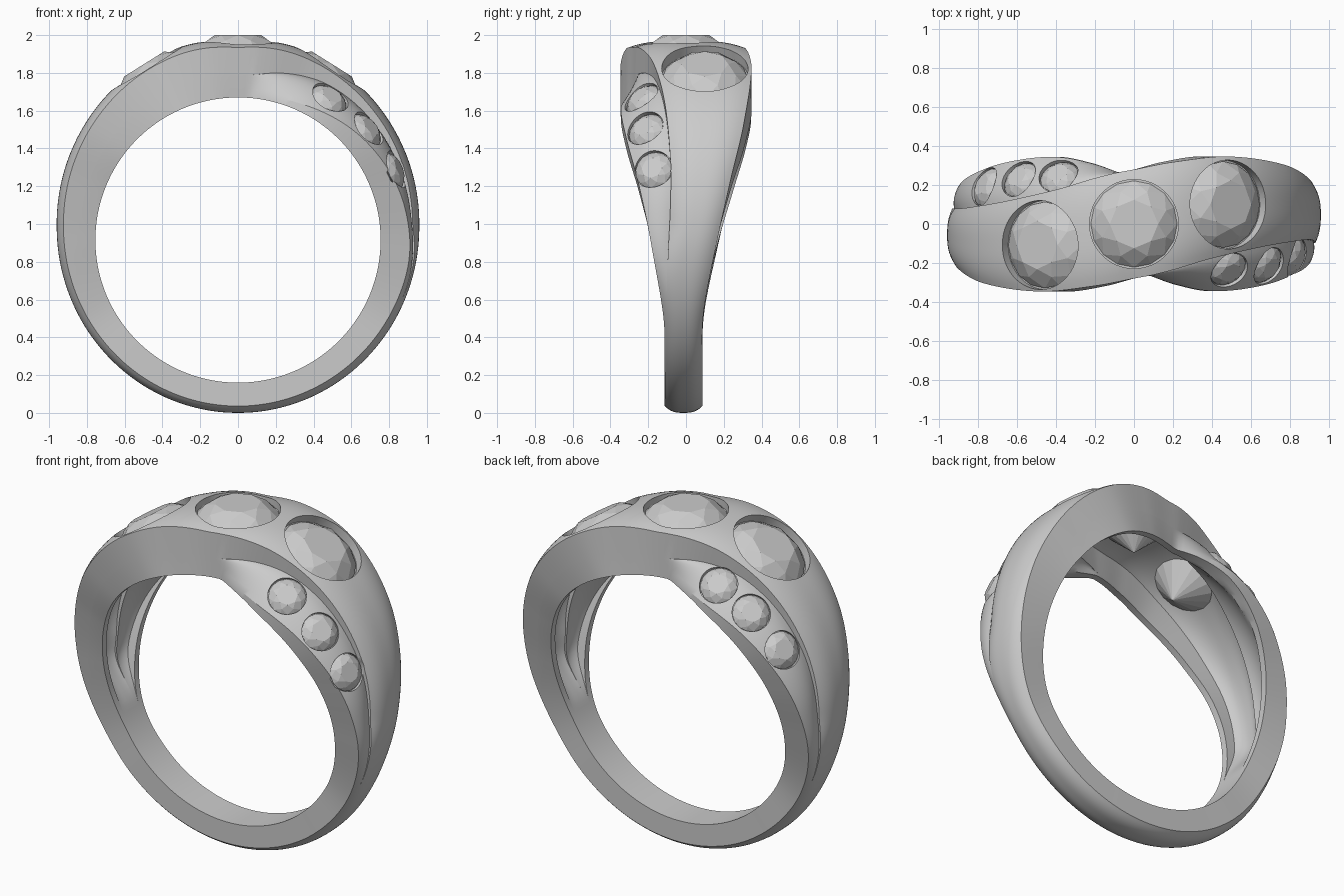
import bpy, bmesh
from math import sin, cos, radians, sqrt, pi
from mathutils import Vector

if "Cube" in bpy.data.objects:
    bpy.data.objects.remove(bpy.data.objects["Cube"])

CZ = 0.985           # height of the ring's sweep centre
WALL, SHELL = 0.04, 0.105


def curve(tab, t):
    """Smooth interpolation through (t, value) pairs."""
    t = min(max(t, tab[0][0]), tab[-1][0])
    n = len(tab)

    def slope(i):
        a, b = tab[max(i - 1, 0)], tab[min(i + 1, n - 1)]
        return (b[1] - a[1]) / (b[0] - a[0])
    for i in range(n - 1):
        (t0, v0), (t1, v1) = tab[i], tab[i + 1]
        if t <= t1:
            h = t1 - t0
            s = (t - t0) / h
            return ((2*s**3 - 3*s*s + 1) * v0 + (s**3 - 2*s*s + s) * h * slope(i)
                    + (3*s*s - 2*s**3) * v1 + (s**3 - s*s) * h * slope(i + 1))


def fade(a, b, t):
    s = min(max((t - a) / (b - a), 0), 1)
    return s * s * (3 - 2 * s)


def mix(a, b, f):
    return a + (b - a) * f


# Profiles by angle from the top in degrees (positive = right side)
FRONT_L = [(-180, -.1), (-140, -.1), (-120, -.105), (-95, -.17), (-75, -.235), (-55, -.305),
           (-30, -.347), (-12, -.318), (0, -.28), (6, -.262)]
FRONT_R = [(6, -.262), (18, -.312), (34, -.345),
           (55, -.315), (75, -.25), (95, -.18), (120, -.108), (140, -.1), (180, -.1)]
STEP = [(0, -.29), (6, -.262), (12, -.236), (25, -.175), (45, -.115), (65, -.085), (80, -.08), (105, -.09)]
EDGE_T = [(6, .05), (30, .15), (60, .42), (85, .68), (105, .8), (120, .82)]
INNER_T = [(6, .4), (20, .55), (33, .66), (60, .74), (85, .77), (105, .8)]
BUMP = [(0, 0), (14, .016), (30, .016), (55, .009), (90, 0)]


def r_in(a):
    c = -.07 * cos(radians(a))
    return c + sqrt(c * c - .07**2 + .755**2)


def r_out(a):
    return curve(BUMP, abs(a)) + 1 / sqrt((sin(radians(a)) / .96)**2 + (cos(radians(a)) / .985)**2)


def front(a):
    return curve(FRONT_L if a < 6 else FRONT_R, a)


def step(a):
    f = front(a)
    if a < 6:
        return f
    return mix(max(curve(STEP, a), f), f, fade(112, 135, a))


def dome(a, y, full=False):
    u = 1 if full else fade(88, 112, abs(a))
    lo, hi = mix(step(a), front(a), u), -mix(step(-a), front(-a), u)
    k = (y - (lo + hi) / 2) / ((hi - lo) / 2)
    return r_out(a) - .036 * abs(k) ** 2.8


def shoulder(a, k):
    """Lower side band: k = 0 at the front edge, 1 at the step."""
    y = mix(front(a), step(a), k)
    t = mix(curve(EDGE_T, a), curve(INNER_T, a), k) + .4 * k * (1 - k) * (1 - fade(50, 110, abs(a)) * .6)
    r = mix(r_in(a), r_out(a), t)
    r = mix(r, dome(a, y, True), fade(85, 115, abs(a)))
    return y, min(r, dome(a, step(a)))


def section(a):
    ks, kd = [i / 8 for i in range(9)], [i / 16 for i in range(17)]
    lo, hi, ri = step(a), -step(-a), r_in(a)
    outer = [shoulder(a, k) for k in ks]
    outer += [(y, dome(a, y)) for y in (mix(lo, hi, k) for k in kd)]
    outer += [(-y, r) for y, r in (shoulder(-a, k) for k in reversed(ks))]
    # hollow underside follows the outside, one shell thickness below
    f, b = front(a), -front(-a)
    ys = [mix(f, lo, k) + WALL for k in ks]
    ys += [mix(lo + WALL, hi - WALL, k) for k in kd]
    ys += [mix(hi, b, k) - WALL for k in ks]
    v = 1 - fade(96, 118, abs(a))
    roof = [(y, mix(ri, max(ri, r - SHELL), v)) for y, (_, r) in zip(ys, outer)]
    return ([(f, ri)] + outer + [(b, ri)] + [(b - WALL, ri)]
            + roof[::-1] + [(f + WALL, ri)])


def place(a, y, r):
    return Vector((r * sin(radians(a)), y, CZ + r * cos(radians(a))))


def finish(bm, name):
    me = bpy.data.meshes.new(name)
    bm.to_mesh(me)
    bm.free()
    ob = bpy.data.objects.new(name, me)
    bpy.context.collection.objects.link(ob)
    return ob


# Ring body swept around the finger hole
N = 180
bm = bmesh.new()
rings = []
for i in range(N):
    a = -179 + 360 * i / N
    shift = -.013 * fade(70, 120, abs(a))
    rings.append([bm.verts.new(place(a, y + shift, r)) for y, r in section(a)])
for i in range(N):
    p, q = rings[i], rings[(i + 1) % N]
    for j in range(len(p)):
        k = (j + 1) % len(p)
        bm.faces.new((p[j], p[k], q[k], q[j]))
bmesh.ops.remove_doubles(bm, verts=bm.verts, dist=1e-4)
bmesh.ops.dissolve_degenerate(bm, edges=bm.edges, dist=1e-5)
bmesh.ops.recalc_face_normals(bm, faces=bm.faces)
band = finish(bm, "ring_band")


def gem(name, rad, rot, pos):
    """Faceted round stone: table, crown, girdle and pavilion."""
    g = bmesh.new()

    def loop(n, r, z, off=0):
        return [g.verts.new((rad*r*cos(2*pi*(i + off)/n), rad*r*sin(2*pi*(i + off)/n), rad*z)) for i in range(n)]
    table, mid = loop(8, .56, .34), loop(8, .8, .21, .5)
    girdle, tip = loop(16, 1, 0), g.verts.new((0, 0, -.85 * rad))
    g.faces.new(table)
    for i in range(8):
        j = (i + 1) % 8
        g.faces.new((table[i], mid[i], table[j]))
        g.faces.new((mid[i], girdle[2*i + 2 - 16 * (i == 7)], mid[j], table[j]))
        g.faces.new((mid[i], girdle[2*i], girdle[2*i + 1]))
        g.faces.new((mid[i], girdle[2*i + 1], girdle[(2*i + 2) % 16]))
    for i in range(16):
        g.faces.new((girdle[i], tip, girdle[(i + 1) % 16]))
    bmesh.ops.recalc_face_normals(g, faces=g.faces)
    ob = finish(g, name)
    ob.rotation_mode = 'QUATERNION'
    ob.rotation_quaternion, ob.location = rot, pos


cut = bmesh.new()


def set_stone(name, rad, pos, nrm, sink):
    """Stone with a round seat cut down to just below its girdle."""
    rot = nrm.to_track_quat('Z', 'Y')
    gem(name, rad, rot, pos - nrm * sink)
    depth = sink + .008
    m = rot.to_matrix().to_4x4()
    m.translation = pos + nrm * (.12 - depth) / 2
    bmesh.ops.create_cone(cut, cap_ends=True, segments=48, radius1=rad * 1.03,
                          radius2=rad * 1.03, depth=.12 + depth, matrix=m)


# Three large stones along the crossing band
for name, a, y, sink in (("left", -30, -.108, .075), ("centre", 0, 0, .046), ("right", 30, .1, .075)):
    p = place(a, y, r_out(a))
    n = Vector((sin(radians(a * 1.07)), 0, cos(radians(a * 1.07))))
    set_stone("large_stone_" + name, .222, p, n, sink)

# Three small stones on each shoulder; the back row sits a little higher
for side, s, row in (("front", 1, ((35.5, .48), (53, .44), (70, .48))),
                     ("back", -1, ((28, .46), (44, .44), (61, .47)))):
    for i, (a, k) in enumerate(row):
        p = place(a, *shoulder(a, k))
        da = place(a + 3, *shoulder(a + 3, k)) - place(a - 3, *shoulder(a - 3, k))
        dk = place(a, *shoulder(a, k + .3)) - place(a, *shoulder(a, k - .3))
        n = da.cross(dk).normalized()
        n = n if n.z > 0 else -n
        flip = Vector((s, s, 1))
        set_stone(f"small_stone_{side}_{i + 1}", .101, p * flip, n * flip, .025)

# Cut the stone seats through the shell
cutter = finish(cut, "seat_cutter")
cutter.hide_render = True
mod = band.modifiers.new("seats", 'BOOLEAN')
mod.operation, mod.solver, mod.object = 'DIFFERENCE', 'EXACT', cutter
mod.use_self = True
bpy.context.view_layer.objects.active = band
band.select_set(True)
bpy.ops.object.modifier_apply(modifier=mod.name)
bpy.data.objects.remove(cutter)
bpy.ops.object.shade_smooth_by_angle(angle=radians(27))
